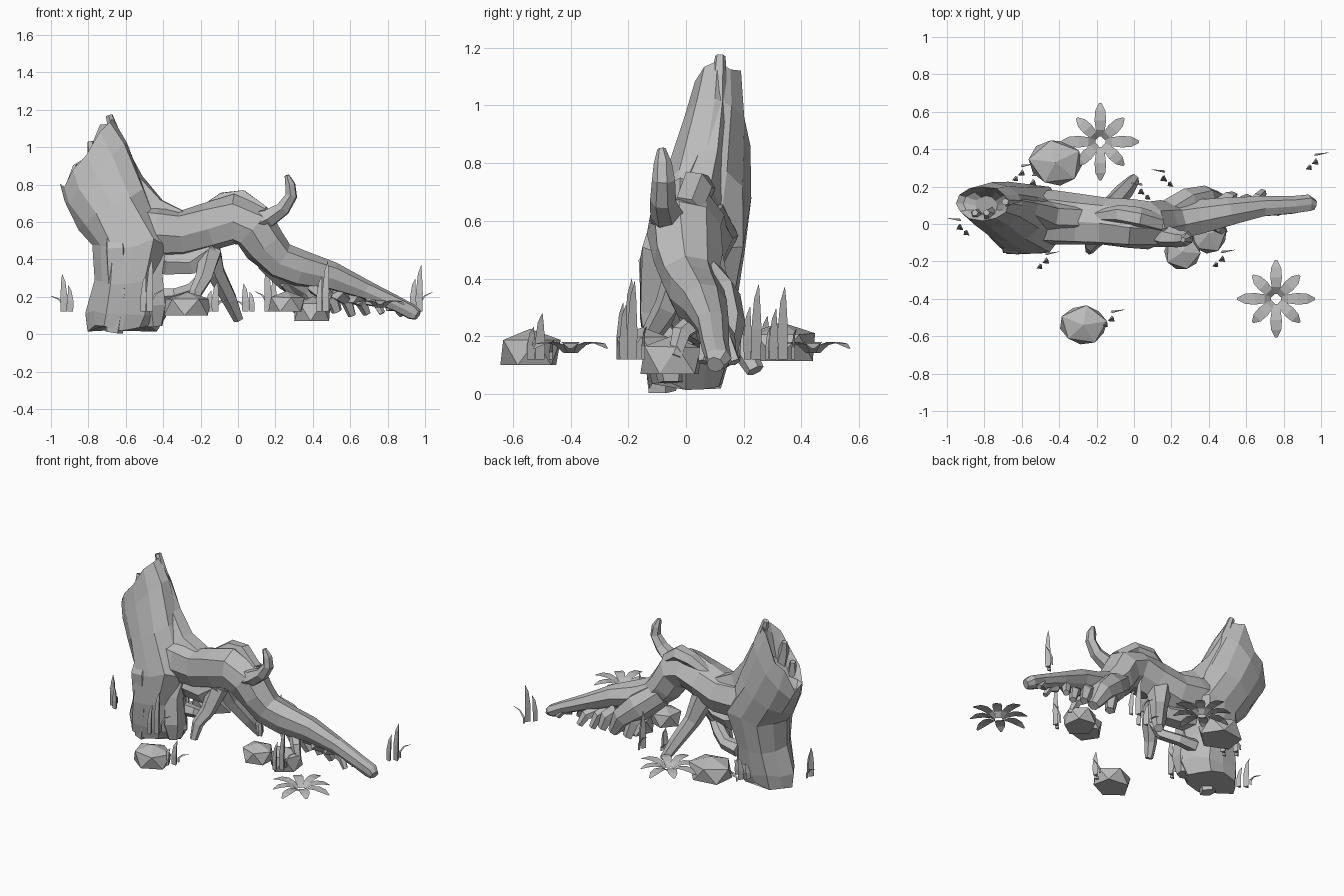
import bpy, bmesh, math, random
from mathutils import Vector

random.seed(4)
cube = bpy.data.objects.get("Cube")
if cube:
    bpy.data.objects.remove(cube)

grey = bpy.data.materials.new("plain grey")
grey.use_nodes = True
COLOUR = (0.5, 0.5, 0.5, 1)
grey.diffuse_color = COLOUR
grey.node_tree.nodes["Principled BSDF"].inputs["Base Color"].default_value = COLOUR


def finish(bm, name, closed=True):
    if closed:
        bmesh.ops.recalc_face_normals(bm, faces=bm.faces)
    mesh = bpy.data.meshes.new(name)
    bm.to_mesh(mesh)
    bm.free()
    mesh.materials.append(grey)
    obj = bpy.data.objects.new(name, mesh)
    bpy.context.collection.objects.link(obj)


def skin(bm, rings):
    """Bridge equal rings of points and cap both ends."""
    loops = [[bm.verts.new(p) for p in ring] for ring in rings]
    n = len(loops[0])
    for a, b in zip(loops, loops[1:]):
        for i in range(n):
            j = (i + 1) % n
            bm.faces.new((a[i], a[j], b[j], b[i]))
    bm.faces.new(loops[0][::-1])
    bm.faces.new(loops[-1])


def add_tube(bm, path, sides=7, rough=0.1):
    """Faceted limb through (x, y, z, radius) points."""
    pts = [Vector(p[:3]) for p in path]
    ridge = [1 + random.uniform(-rough, rough) for _ in range(sides)]
    normal = Vector((0.1, 1, 0.05))
    rings = []
    for k, p in enumerate(pts):
        axis = (pts[min(k + 1, len(pts) - 1)] - pts[max(k - 1, 0)]).normalized()
        normal = (normal - axis * normal.dot(axis)).normalized()
        other = axis.cross(normal)
        ring = []
        for i in range(sides):
            a = math.tau * i / sides
            r = path[k][3] * ridge[i] * (1 + random.uniform(-rough, rough))
            ring.append(p + normal * (math.cos(a) * r) + other * (math.sin(a) * r))
        rings.append(ring)
    skin(bm, rings)


def limb(name, path, **options):
    bm = bmesh.new()
    add_tube(bm, path, **options)
    finish(bm, name)


# Broken trunk: centre, radii and slope of each ring, ending inside a shallow cup
TRUNK = [
    (-.62, 0, .03, .18, .13, 0), (-.60, 0, .11, .20, .15, 0),
    (-.59, 0, .28, .17, .17, 0), (-.56, .02, .48, .21, .19, .1),
    (-.67, .06, .68, .18, .16, .6), (-.76, .10, .86, .17, .12, 1),
    (-.81, .11, .97, .14, .09, 1.43), (-.80, .11, .93, .11, .07, 1.4),
    (-.79, .10, .87, .06, .05, 1),
]
RIM = 6
SIDES = 12
rings = []
for k, (cx, cy, cz, rx, ry, slope) in enumerate(TRUNK):
    ring = []
    for i in range(SIDES):
        a = math.tau * i / SIDES
        r = 1 + random.uniform(-.04, .04) + (.05 * (-1) ** i if k < 4 else 0)
        dx = math.cos(a) * rx * r
        dz = slope * dx + random.uniform(-.02, .02)
        if k == RIM and 0 < i < SIDES - 1:
            dz += 0.03 * (-1) ** i          # jagged rim
        ring.append((cx + dx, cy + math.sin(a) * ry * r, max(0, cz + dz)))
    rings.append(ring)
bm = bmesh.new()
skin(bm, rings)
finish(bm, "trunk")

# Buttress ridges and splinters on the trunk
limb("front_buttress", [(-.66, -.02, .62, .05), (-.65, -.10, .45, .07),
                        (-.64, -.09, .22, .07), (-.67, -.08, .01, .05)], sides=5)
limb("inner_buttress", [(-.45, .02, .50, .08), (-.47, -.04, .32, .07),
                        (-.46, -.05, .15, .08), (-.45, -.05, .04, .05)], sides=6)
limb("rim_ridge", [(-.69, .12, 1.17, .02), (-.635, .11, 1.0, .04),
                   (-.57, .08, .82, .06), (-.46, .04, .66, .08),
                   (-.30, .03, .58, .08)], sides=6)
for i, (x, z) in enumerate([(-.85, .88), (-.79, 1.0)]):
    limb(f"rim_splinter_{i + 1}", [(x + .04, .05, z - .16, .04), (x + .01, .05, z - .03, .03),
                                   (x, .06, z + .03, .018)], sides=5)

# Arched limb sweeping down into the long root
limb("arched_limb", [
    (-.58, .03, .56, .15), (-.44, .03, .54, .14), (-.30, .02, .53, .135),
    (-.15, .01, .57, .13), (-.02, -.01, .61, .13), (.08, -.01, .57, .125),
    (.14, 0, .47, .115), (.22, .01, .39, .10), (.33, .03, .35, .095),
    (.50, .06, .31, .075), (.68, .09, .235, .055), (.85, .10, .16, .045),
    (.93, .11, .118, .045), (.96, .10, .10, .03)], sides=8, rough=.08)
limb("limb_bump", [(-.20, .04, .65, .03), (-.08, .05, .71, .05),
                   (.02, .03, .72, .055), (.13, 0, .64, .05)], sides=6)
limb("limb_underside", [(-.52, .04, .44, .10), (-.37, .03, .39, .075),
                        (-.25, 0, .385, .065), (-.13, -.01, .47, .06)], sides=6)
limb("upright_twig", [
    (.08, -.03, .58, .08), (.17, -.07, .62, .055), (.24, -.08, .67, .042),
    (.285, -.08, .74, .037), (.278, -.08, .80, .03), (.262, -.085, .85, .014)], sides=6)

# Supporting roots
limb("back_prop_root", [(-.17, .04, .48, .08), (-.12, .10, .33, .055),
                        (-.05, .18, .19, .045), (0, .24, .08, .03)], sides=6)
limb("front_prop_root", [(-.15, 0, .45, .07), (-.19, -.06, .30, .05),
                         (-.23, -.11, .22, .04), (-.24, -.14, .12, .025)], sides=6)
limb("cross_root", [(-.44, .05, .20, .05), (-.33, .04, .21, .04),
                    (-.24, -.02, .24, .04), (-.17, -.05, .32, .03)], sides=6)
limb("back_shoulder_root", [(.16, .04, .42, .08), (.28, .11, .32, .085),
                            (.38, .14, .24, .07), (.45, .14, .12, .035)], sides=7)
for i, (x, y, out, drop, r) in enumerate([
        (.30, .10, .06, .12, .05), (.45, .02, -.06, .13, .04), (.50, .11, .04, .12, .05),
        (.58, .08, .06, .10, .04), (.66, .10, .07, .11, .035), (.74, .08, -.02, .11, .03),
        (.85, .10, .03, .10, .03)]):
    top = .37 - x * .26
    limb(f"small_root_{i + 1}", [
        (x - .05, y - out * .3, top, r), (x, y + out * .6, (top + drop) / 2 + .02, r * .85),
        (x + .03, y + out, drop, r * .6)], sides=5)

# Faceted rocks: upright sides on a flat base, low pointed crown
for i, (x, y, base, top, rx, ry, turn) in enumerate([
        (-.42, .33, .115, .25, .14, .125, .5), (-.27, -.54, .10, .23, .125, .105, 2.7),
        (.26, -.15, .12, .235, .095, .095, 1.2), (.40, -.05, .07, .205, .10, .105, .2)]):
    bm = bmesh.new()
    bmesh.ops.create_icosphere(bm, subdivisions=1, radius=1)
    for v in bm.verts:
        a = math.atan2(v.co.y, v.co.x) + turn
        r = min(1, v.co.xy.length * 1.2) * random.uniform(.95, 1.05)
        if v.co.z > 0:
            h = .72 + .28 * max(0, v.co.z - .45) / .55 + random.uniform(-.06, 0)
        else:
            h = 0
        v.co = (x + math.cos(a) * r * rx, y + math.sin(a) * r * ry, base + (top - base) * h)
    finish(bm, f"rock_{i + 1}")

# Eight-leaved rosettes: radius share, height, half width along a leaf
LEAF = [(.13, .142, .011), (.30, .170, .024), (.55, .180, .031),
        (.80, .175, .027), (1, .158, .006)]
for n, (x, y) in enumerate([(-.18, .44), (.76, -.40)]):
    bm = bmesh.new()
    for k in range(8):
        length = .208 if k % 2 == 0 else .178
        a = math.tau * k / 8
        along, side = Vector((math.cos(a), math.sin(a), 0)), Vector((-math.sin(a), math.cos(a), 0))
        rows = []
        for share, z, w in LEAF:
            mid = Vector((x, y, z)) + along * (share * length)
            rows.append([bm.verts.new(mid - side * w), bm.verts.new(mid + side * w)])
        for a0, b0 in zip(rows, rows[1:]):
            bm.faces.new((a0[0], b0[0], b0[1], a0[1]))
    finish(bm, f"leaf_rosette_{n + 1}", closed=False)

# Grass tufts: one tall, one middling and one thin arching blade
for n, (x, y, height, lean) in enumerate([
        (-.92, -.02, .20, -1), (-.61, .27, .15, 1), (-.55, .22, .10, 1),
        (-.48, -.20, .28, 1), (-.13, -.51, .16, 1), (.05, .17, .15, -1),
        (.17, .24, .26, -1), (.46, -.19, .27, 1), (.96, .33, .25, 1)]):
    bm = bmesh.new()
    for dx, dy, tall, bend, r in [(.01, 0, 1, .01, .022), (-.025, -.03, .7, .012, .018),
                                  (.01, .04, .42, .07, .008)]:
        bx, by, h = x + dx * lean, y + dy, height * tall
        add_tube(bm, [(bx, by, .12, r * .9), (bx, by, .12 + h * .4, r),
                      (bx + bend * lean * .4, by + .004, .12 + h * .8, r * .6),
                      (bx + bend * lean, by + .012, .12 + h, .001)], sides=3, rough=.05)
    finish(bm, f"grass_tuft_{n + 1}")
